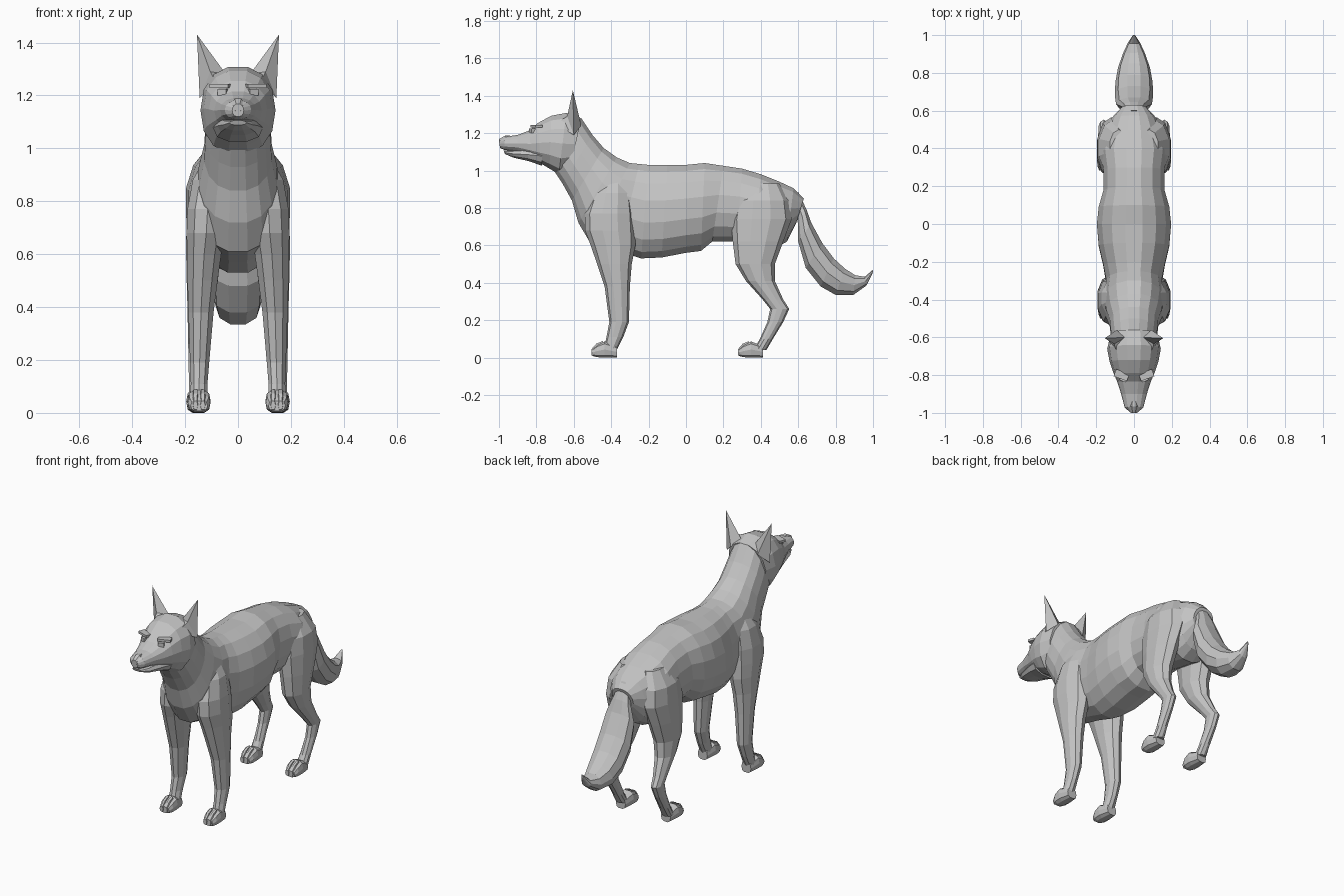
import bpy, bmesh, math
from mathutils import Vector

cube = bpy.data.objects.get("Cube")
if cube:
    bpy.data.objects.remove(cube, do_unlink=True)

grey = bpy.data.materials.new("fur grey")
grey.use_nodes = True
grey.diffuse_color = (0.55, 0.55, 0.55, 1)
grey.node_tree.nodes["Principled BSDF"].inputs["Base Color"].default_value = (0.55, 0.55, 0.55, 1)


def finish(name, bm, mirror=False):
    bmesh.ops.recalc_face_normals(bm, faces=bm.faces)
    mesh = bpy.data.meshes.new(name)
    bm.to_mesh(mesh)
    bm.free()
    mesh.materials.append(grey)
    obj = bpy.data.objects.new(name, mesh)
    bpy.context.collection.objects.link(obj)
    if mirror:
        obj.modifiers.new("Mirror", 'MIRROR').use_mirror_merge = False
    return obj


def skin(name, rings, mirror=False):
    """Join rings of points into a closed skin."""
    bm = bmesh.new()
    loops = [[bm.verts.new(p) for p in ring] for ring in rings]
    n = len(loops[0])
    for a, b in zip(loops, loops[1:]):
        for i in range(n):
            j = (i + 1) % n
            bm.faces.new((a[i], a[j], b[j], b[i]))
    bm.faces.new(loops[0])
    bm.faces.new(loops[-1])
    return finish(name, bm, mirror)


def power(v, p):
    return math.copysign(abs(v) ** p, v)


def profile_loft(name, rows, sides=14, x=0.0, mirror=False, p=0.9):
    """Rows: top y, top z, bottom y, bottom z, half width."""
    rings = []
    for yt, zt, yb, zb, w in rows:
        top, low = Vector((x, yt, zt)), Vector((x, yb, zb))
        ring = []
        for i in range(sides):
            a = math.tau * (i + 0.5) / sides
            t = (1 - power(math.cos(a), p) / math.cos(math.pi / sides) ** p) / 2
            ring.append(top.lerp(low, t) + Vector((w * power(math.sin(a), p), 0, 0)))
        rings.append(ring)
    return skin(name, rings, mirror)


def leg_loft(name, rows, sides=10):
    """Rows: centre x, front y, back y, z, half width."""
    rings = []
    for x, yf, yb, z, w in rows:
        c, r = (yf + yb) / 2, (yb - yf) / 2
        rings.append([(x + w * math.sin(math.tau * i / sides),
                       c + r * math.cos(math.tau * i / sides), z) for i in range(sides)])
    return skin(name, rings, True)


def plate(name, centre, size, tilt=0.0):
    """Small mirrored box, tilted about the vertical axis."""
    bm = bmesh.new()
    bmesh.ops.create_cube(bm, size=1)
    for v in bm.verts:
        q = Vector([a * b for a, b in zip(v.co, size)])
        c, s = math.cos(tilt), math.sin(tilt)
        v.co = Vector(centre) + Vector((q.x * c - q.y * s, q.x * s + q.y * c, q.z))
    return finish(name, bm, True)


# Neck, chest, belly and rump
profile_loft("body", [
    (-.56, 1.28, -.72, 1.02, .115), (-.50, 1.19, -.66, .93, .125),
    (-.44, 1.12, -.61, .84, .13), (-.37, 1.07, -.575, .72, .15),
    (-.30, 1.04, -.51, .61, .16), (-.25, 1.035, -.36, .57, .15),
    (-.20, 1.03, -.24, .53, .165), (-.10, 1.03, -.13, .535, .19),
    (0, 1.03, 0, .56, .2), (.1, 1.04, .08, .57, .19),
    (.2, 1.025, .14, .62, .165), (.3, 1.01, .27, .62, .165),
    (.4, .98, .37, .60, .18), (.5, .94, .47, .58, .155),
    (.575, .905, .54, .62, .12), (.63, .85, .59, .72, .07)], 16)

# Skull with upper muzzle, and lower jaw
profile_loft("head", [
    (-.998, 1.165, -.995, 1.12, .022), (-.97, 1.18, -.97, 1.11, .05),
    (-.90, 1.19, -.90, 1.10, .068), (-.835, 1.215, -.83, 1.07, .09),
    (-.79, 1.255, -.78, 1.04, .11), (-.72, 1.293, -.73, 1.01, .13),
    (-.64, 1.308, -.68, .98, .142), (-.56, 1.28, -.62, 1.0, .125)])
profile_loft("jaw", [
    (-.975, 1.106, -.968, 1.088, .032), (-.93, 1.11, -.92, 1.068, .056),
    (-.85, 1.12, -.84, 1.05, .078), (-.77, 1.13, -.77, 1.025, .095)], 10)
profile_loft("nose", [(-1.0, 1.168, -.998, 1.14, .018), (-.965, 1.188, -.97, 1.135, .028),
                      (-.94, 1.186, -.94, 1.14, .02)], 8)

# Brows and eyes
plate("brow", (.066, -.80, 1.236), (.075, .04, .014), .35)
plate("eye", (.056, -.818, 1.212), (.034, .03, .024), .4)

# Ears with a hollow front
bm = bmesh.new()
tip, inner, outer, front, hollow, back = [bm.verts.new(c) for c in (
    (.155, -.605, 1.43), (.045, -.60, 1.28), (.145, -.60, 1.19),
    (.085, -.70, 1.25), (.105, -.635, 1.29), (.09, -.56, 1.24))]
for f in ((tip, inner, hollow), (inner, front, hollow), (front, outer, hollow),
          (outer, tip, hollow), (tip, outer, back), (tip, back, inner),
          (inner, back, front), (back, outer, front)):
    bm.faces.new(f)
finish("ear", bm, True)

# Legs
leg_loft("front_leg", [
    (.08, -.45, -.32, .96, .05), (.10, -.50, -.29, .88, .075),
    (.115, -.54, -.275, .77, .08), (.12, -.54, -.27, .68, .078),
    (.128, -.51, -.27, .60, .068), (.134, -.475, -.29, .50, .06),
    (.14, -.435, -.30, .38, .05), (.145, -.41, -.305, .19, .038),
    (.147, -.425, -.335, .11, .033), (.147, -.44, -.37, .04, .036)])
leg_loft("hind_leg", [
    (.08, .32, .50, .93, .05), (.11, .26, .55, .84, .08),
    (.12, .24, .565, .74, .078), (.13, .25, .52, .62, .07),
    (.135, .265, .475, .50, .062), (.142, .32, .475, .41, .052),
    (.155, .41, .52, .31, .036), (.16, .45, .552, .26, .03),
    (.16, .435, .52, .19, .028), (.157, .395, .465, .10, .03),
    (.155, .36, .43, .04, .034)])

# Paws and toes
for name, y0, x in (("front_paw", -.505, .147), ("hind_paw", .278, .152)):
    profile_loft(name, [(y0 + dy, top, y0 + dy, low, w) for dy, top, low, w in (
        (0.005, .045, .008, .032), (.03, .068, .002, .042),
        (.07, .086, 0, .044), (.135, .06, 0, .032))], 10, x, True, .7)
    for k, dx in (("inner", -.014), ("outer", .014)):
        profile_loft(name + "_" + k + "_toe", [(y0 + dy, top, y0 + dy, low, w) for dy, top, low, w in (
            (0, .045, .012, .009), (.025, .074, .006, .014),
            (.06, .088, .01, .013))], 6, x + dx, True)

# Tail
profile_loft("tail", [
    (.60, .885, .585, .79, .035), (.645, .79, .598, .72, .065),
    (.67, .72, .60, .62, .095), (.73, .61, .64, .48, .102),
    (.79, .53, .72, .38, .098), (.85, .475, .80, .335, .085),
    (.905, .44, .895, .335, .06), (.955, .432, .965, .385, .032),
    (1.0, .47, .998, .45, .006)], 10)
